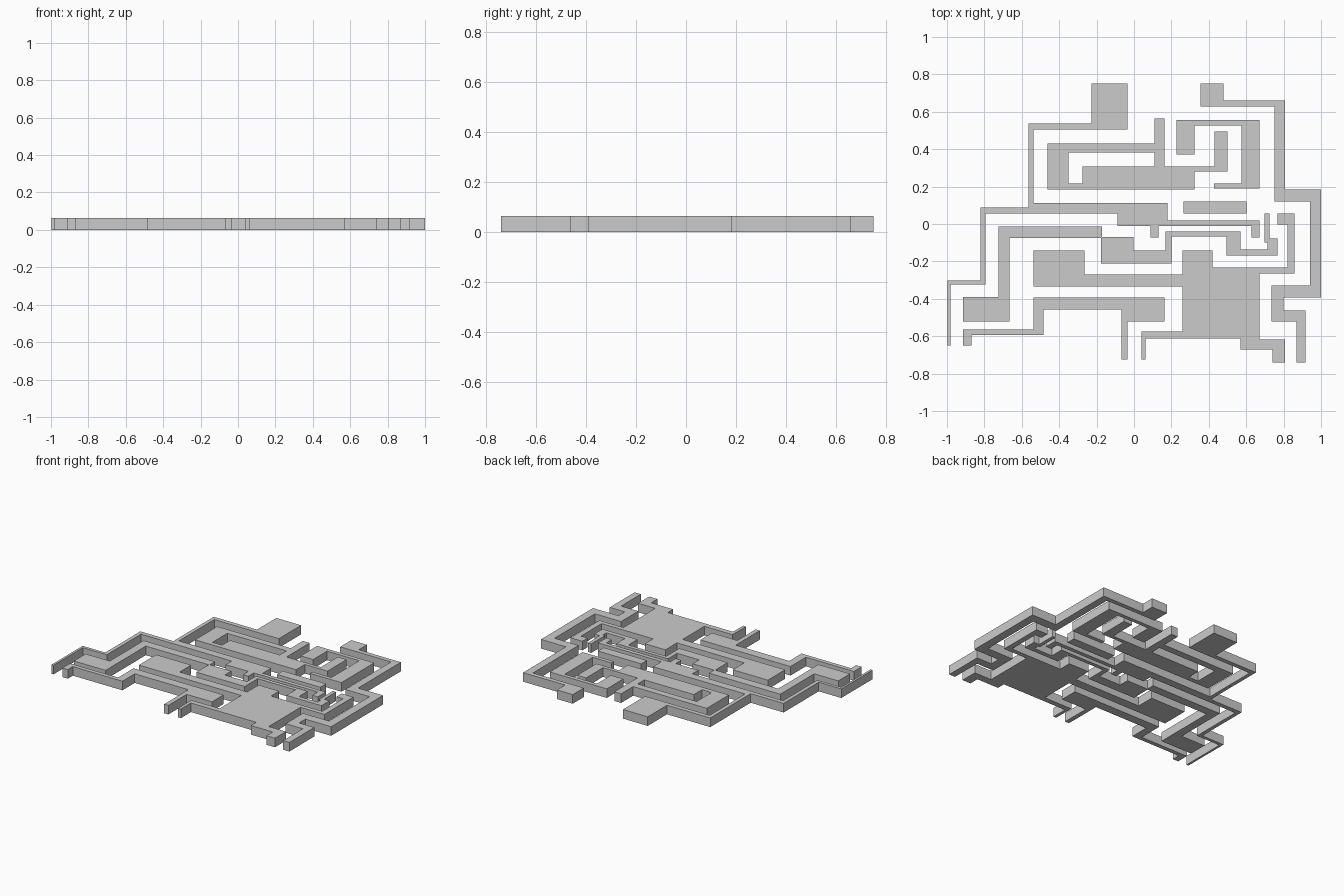
import bpy, bmesh

if "Cube" in bpy.data.objects:
    bpy.data.objects.remove(bpy.data.objects["Cube"])

THICK = 0.064


def corners(steps):
    """Right-angled outline: numbers alternate x, y, x, y; each moves one axis."""
    n = len(steps)
    pts = []
    for i in range(n):
        a, b = steps[i], steps[(i + 1) % n]
        pts.append((a, b) if i % 2 == 0 else (b, a))
    return pts


def slab(name, *outlines):
    """Flat plate from one outline plus optional hole outlines."""
    curve = bpy.data.curves.new(name + "_outline", 'CURVE')
    curve.dimensions = '2D'
    curve.fill_mode = 'BOTH'
    curve.extrude = THICK / 2
    for steps in outlines:
        pts = corners(steps)
        sp = curve.splines.new('POLY')
        sp.points.add(len(pts) - 1)
        sp.use_cyclic_u = True
        sp.use_smooth = False
        for p, (x, y) in zip(sp.points, pts):
            p.co = (x, y, 0, 1)
    tmp = bpy.data.objects.new(name + "_tmp", curve)
    bpy.context.collection.objects.link(tmp)
    dg = bpy.context.evaluated_depsgraph_get()
    mesh = bpy.data.meshes.new_from_object(tmp.evaluated_get(dg))
    bpy.data.objects.remove(tmp)
    # Weld caps to walls and sit the plate on the ground
    bm = bmesh.new()
    bm.from_mesh(mesh)
    bmesh.ops.remove_doubles(bm, verts=bm.verts, dist=0.0005)
    bmesh.ops.recalc_face_normals(bm, faces=bm.faces)
    bmesh.ops.translate(bm, verts=bm.verts, vec=(0, 0, THICK / 2))
    for f in bm.faces:
        f.smooth = False
    bm.to_mesh(mesh)
    bm.free()
    mesh.name = name
    obj = bpy.data.objects.new(name, mesh)
    bpy.context.collection.objects.link(obj)
    return obj


# Long stepped strip down the left side, with the top left block
slab("left_border",
     [-.228, .751, -.035, .505, -.538, .112, .179, .018, .672, -.072,
      .629, -.011, .131, -.072, .088, -.011, -.088, .056, -.795, -.324,
      -.982, -.65, -.998, -.302, -.822, .088, -.565, .537])

# Stepped strip down the right side
slab("right_border",
     [.356, .751, .479, .66, .806, .184, 1.0, -.393, .8, -.463,
      .918, -.74, .87, -.521, .736, -.329, .94, .12, .752, .628])

# Upper loop with an enclosed slot
slab("upper_loop",
     [-.463, .43, .11, .564, .163, .307, .431, .495, .5, .281, .324, .184],
     [-.351, .382, .11, .307, -.276, .217])

# Hook wrapped around the end of the upper loop
slab("upper_hook",
     [.228, .555, .672, .19, .428, .217, .575, .527, .324, .372])

# Short free bar
slab("centre_bar", [.265, .12, .602, .056])

# Winding strip across the middle
slab("middle_strip",
     [-.725, -.013, -.17, -.07, -.003, -.142, .169, -.04, .57, -.136,
      .715, -.1, .699, .056, .725, -.078, .768, -.168, .495, -.067,
      .2, -.211, -.176, -.074, -.666, -.521, -.913, -.39])

# Large lower plate with its arms and feet
slab("lower_plate",
     [-.538, -.142, -.265, -.27, .26, -.142, .42, -.233, .82, -.003,
      .768, .056, .859, -.265, .672, -.618, .806, -.74, .741, -.671,
      .57, -.612, .062, -.725, .04, -.575, .26, -.334])

# Lower left strip
slab("lower_strip",
     [-.538, -.393, .163, -.521, -.035, -.725, -.067, -.457,
      -.484, -.594, -.87, -.65, -.913, -.564])
